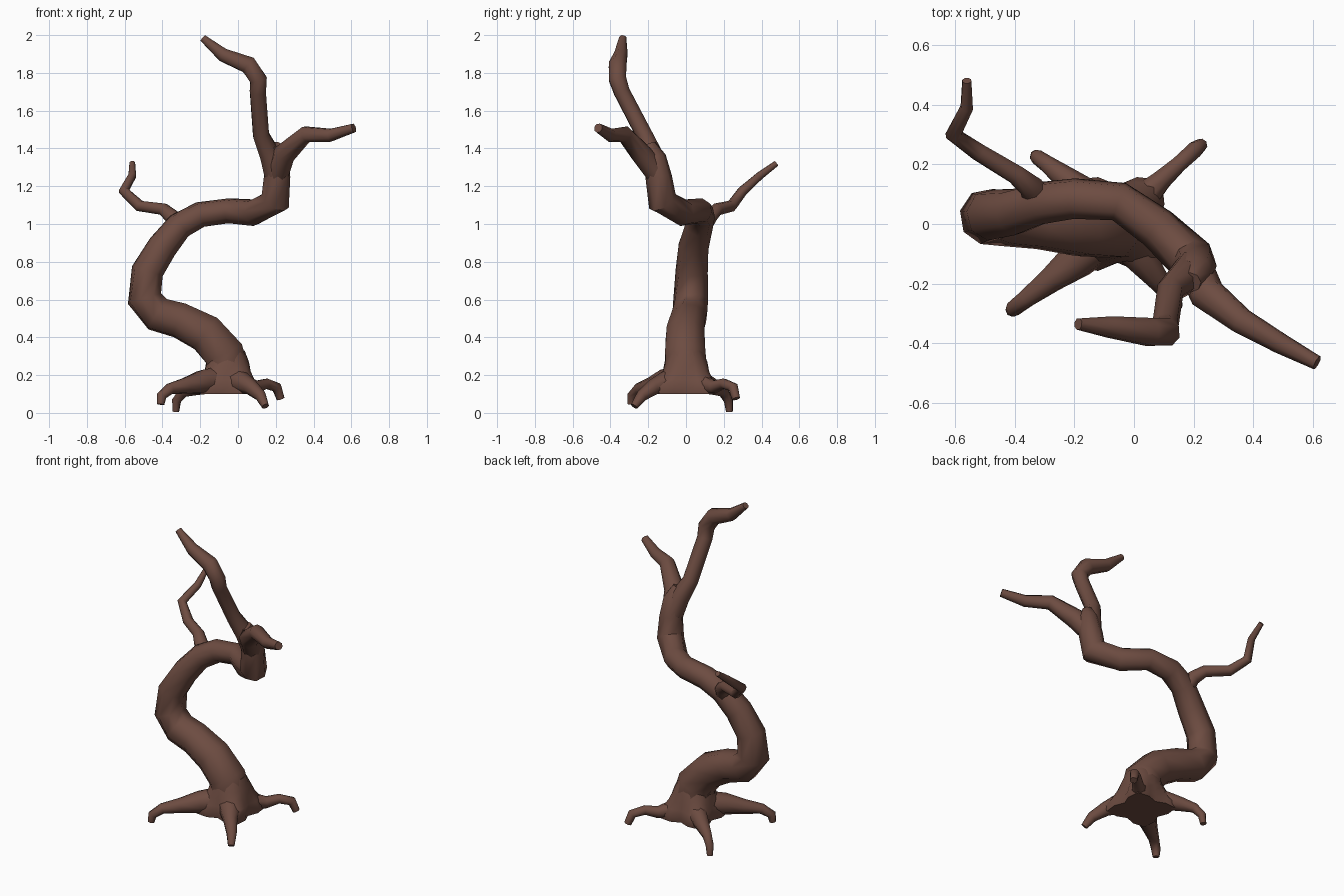
import bpy, bmesh, math
from mathutils import Vector

cube = bpy.data.objects.get("Cube")
if cube:
    bpy.data.objects.remove(cube, do_unlink=True)

bark = bpy.data.materials.new("dark_brown_bark")
bark.use_nodes = True
BROWN = (0.153, 0.072, 0.053, 1)
bark.diffuse_color = BROWN
bsdf = bark.node_tree.nodes["Principled BSDF"]
bsdf.inputs["Base Color"].default_value = BROWN
bsdf.inputs["Roughness"].default_value = 0.9


def loft(name, rings):
    """Join closed rings of points into a capped, smooth-shaded skin."""
    bm = bmesh.new()
    loops = [[bm.verts.new(co) for co in ring] for ring in rings]
    for a, b in zip(loops, loops[1:]):
        for k in range(len(a)):
            n = (k + 1) % len(a)
            bm.faces.new((a[k], a[n], b[n], b[k]))
    bm.faces.new(loops[0][::-1])
    bm.faces.new(loops[-1])
    bmesh.ops.recalc_face_normals(bm, faces=bm.faces)
    mesh = bpy.data.meshes.new(name)
    bm.to_mesh(mesh)
    bm.free()
    mesh.materials.append(bark)
    obj = bpy.data.objects.new(name, mesh)
    bpy.context.collection.objects.link(obj)
    bpy.ops.object.select_all(action='DESELECT')
    obj.select_set(True)
    bpy.context.view_layer.objects.active = obj
    bpy.ops.object.shade_smooth_by_angle(angle=math.radians(50))


def limb(name, path, sides=8):
    """Sweep a tapering tube through (x, y, z, radius) points."""
    pts = [Vector(p[:3]) for p in path]
    rings, side = [], None
    for i, p in enumerate(pts):
        d_in = (p - pts[max(i - 1, 0)]).normalized()
        d_out = (pts[min(i + 1, len(pts) - 1)] - p).normalized()
        along = (d_in + d_out).normalized()
        if side is None:
            side = along.orthogonal()
        side = (side - along * side.dot(along)).normalized()
        up = along.cross(side)
        angles = [math.tau * (k + 0.5) / sides for k in range(sides)]
        rings.append([p + (side * math.cos(a) + up * math.sin(a)) * path[i][3]
                      for a in angles])
    loft(name, rings)


# Stump: four lobes that swell toward the roots
STUMP = [(.10, .125, .20), (.135, .13, .21), (.175, .128, .18),
         (.22, .12, .145), (.27, .113, .12), (.33, .09, .09)]
stump_rings = []
for z, valley, lobe in STUMP:
    ring = []
    for k in range(16):
        a = math.tau * k / 16
        r = valley + (lobe - valley) * (0.5 - 0.5 * math.cos(4 * a))
        ring.append((-.055 + r * math.cos(a), r * math.sin(a), z))
    stump_rings.append(ring)
loft("stump", stump_rings)

# Twisting trunk
limb("trunk", [
    (-.06, 0, .18, .11), (-.06, 0, .25, .118), (-.075, -.005, .315, .115),
    (-.17, -.005, .42, .108), (-.31, .01, .49, .098),
    (-.425, .02, .522, .098), (-.495, .025, .605, .094), (-.48, .03, .75, .086),
    (-.40, .04, .88, .08), (-.31, .07, .99, .073), (-.20, .085, 1.05, .069),
    (-.05, .075, 1.07, .067), (.08, -.015, 1.06, .072), (.197, -.125, 1.12, .08),
    (.207, -.145, 1.25, .07), (.205, -.165, 1.35, .06), (.19, -.195, 1.42, .035)])

# Crown branches
limb("left_branch", [
    (.205, -.145, 1.25, .06), (.245, -.235, 1.37, .06), (.36, -.325, 1.475, .045),
    (.49, -.40, 1.47, .036), (.613, -.465, 1.508, .025)])
limb("top_branch", [
    (.195, -.15, 1.27, .062), (.168, -.18, 1.37, .058), (.122, -.22, 1.47, .046),
    (.105, -.34, 1.70, .045), (.108, -.362, 1.765, .049), (.055, -.362, 1.842, .05),
    (-.08, -.345, 1.895, .038), (-.187, -.335, 1.985, .02)])
limb("right_branch", [
    (-.32, .08, .97, .05), (-.345, .125, 1.035, .042), (-.395, .165, 1.078, .034),
    (-.52, .24, 1.095, .031), (-.605, .3, 1.175, .028), (-.56, .39, 1.255, .022),
    (-.56, .48, 1.322, .016)])

# Roots curling down from the stump
ROOTS = {
    "front_right_root": [
        (-.10, -.04, .175, .075), (-.19, -.12, .165, .065), (-.275, -.185, .145, .045),
        (-.36, -.25, .128, .031), (-.405, -.285, .09, .027), (-.41, -.29, .045, .02)],
    "front_left_root": [
        (-.03, -.04, .175, .075), (.02, -.11, .16, .06), (.07, -.175, .135, .042),
        (.12, -.235, .09, .031), (.145, -.275, .035, .02)],
    "back_left_root": [
        (-.03, .03, .17, .07), (.04, .095, .15, .05), (.095, .15, .137, .035),
        (.15, .2, .155, .028), (.205, .25, .135, .028), (.225, .265, .075, .022)],
    "back_right_root": [
        (-.10, .04, .17, .07), (-.16, .1, .155, .055), (-.225, .15, .135, .042),
        (-.29, .2, .11, .029), (-.325, .225, .065, .025), (-.33, .23, .006, .018)],
}
for name, path in ROOTS.items():
    limb(name, path)
